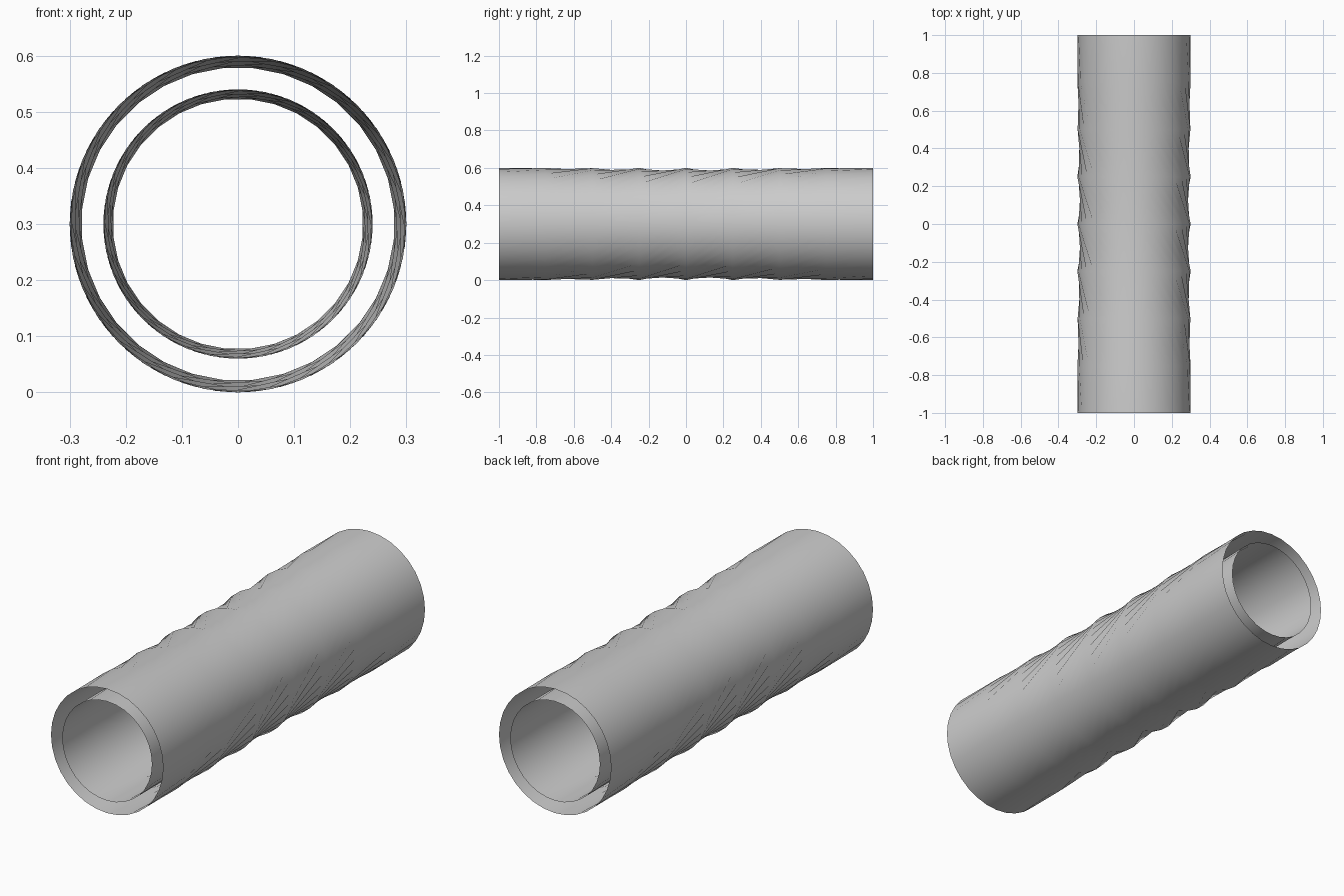
import bpy, bmesh
from math import sin, cos, pi

if "Cube" in bpy.data.objects:
    bpy.data.objects.remove(bpy.data.objects["Cube"])

SIDES, SEGS = 32, 8


# Open-ended tube along y whose rings twist half a turn, eased at both ends
def twisted_tube(name, radius):
    bm = bmesh.new()
    rings = []
    for k in range(SEGS + 1):
        t = k / SEGS
        twist = pi * (3 * t * t - 2 * t ** 3)
        ring = []
        for i in range(SIDES):
            a = 2 * pi * i / SIDES + twist
            ring.append(bm.verts.new((radius * cos(a), -1 + 2 * t, 0.3 + radius * sin(a))))
        rings.append(ring)
    # Diagonals follow the twist, giving the pinched waist between rings
    for lo, hi in zip(rings, rings[1:]):
        for i in range(SIDES):
            j = (i + 1) % SIDES
            bm.faces.new((lo[i], hi[i], hi[j]))
            bm.faces.new((lo[i], hi[j], lo[j]))
    bmesh.ops.recalc_face_normals(bm, faces=bm.faces)
    for f in bm.faces:
        f.smooth = True
    mesh = bpy.data.meshes.new(name)
    bm.to_mesh(mesh)
    bm.free()
    obj = bpy.data.objects.new(name, mesh)
    bpy.context.collection.objects.link(obj)
    return obj


# Two concentric tubes
twisted_tube("outer_tube", 0.30)
twisted_tube("inner_tube", 0.24)
